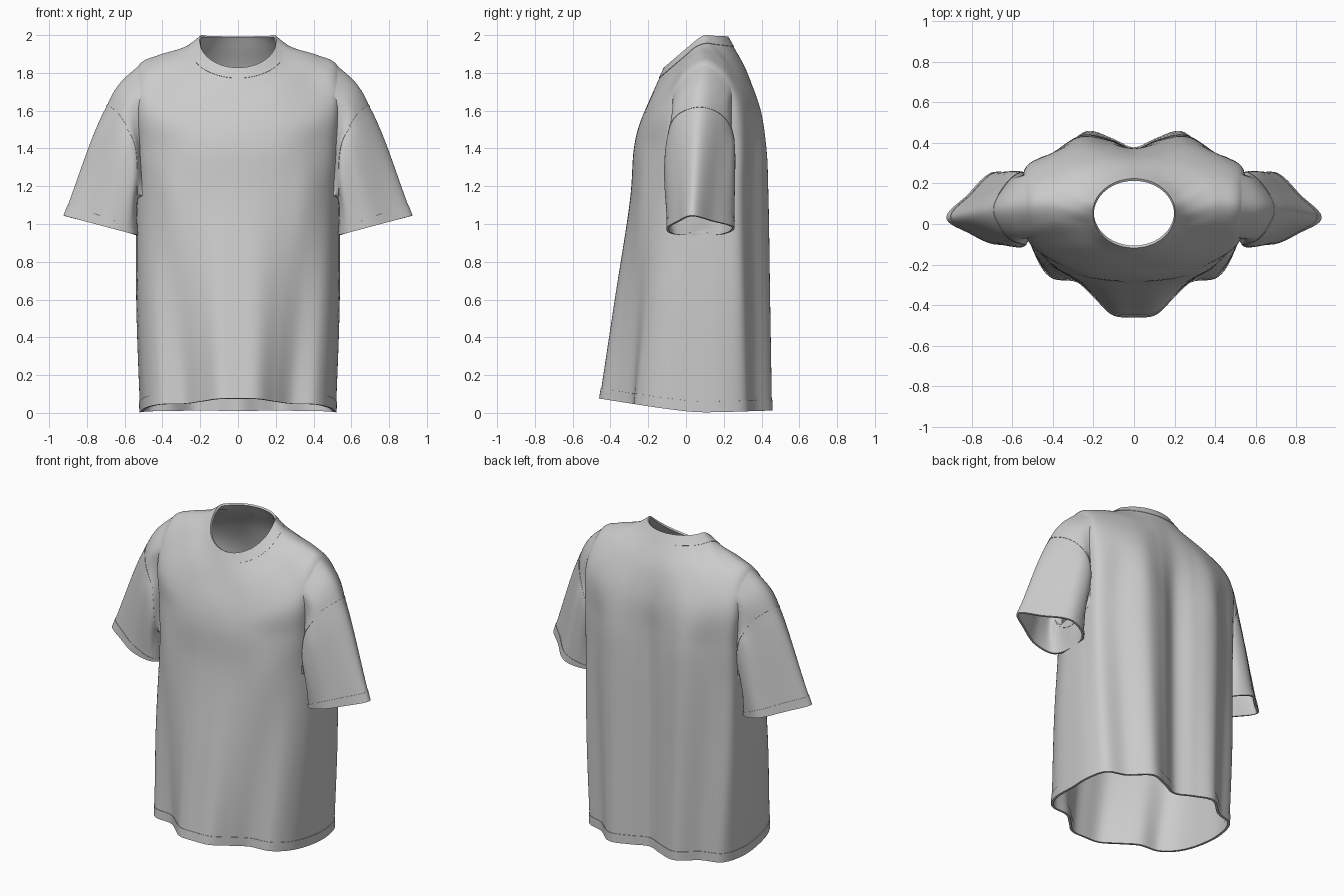
import bpy, bmesh, math
from mathutils import Vector as V

if "Cube" in bpy.data.objects:
    bpy.data.objects.remove(bpy.data.objects["Cube"])

SUB, ROW = 8, 8            # samples per control column / row


def spline(p, t, closed=False):
    """Centripetal Catmull-Rom point at parameter t through the points p."""
    n = len(p)
    i = math.floor(t) if closed else min(int(t), n - 2)
    f = t - i

    def at(k):
        if closed:
            return p[k % n]
        if k < 0:
            return 2 * p[0] - p[1]
        return 2 * p[-1] - p[-2] if k >= n else p[k]
    a, b, c, d = (at(i + k) for k in (-1, 0, 1, 2))
    g, h, k = (max((y - x).length, 1e-4) ** 0.5 for x, y in ((a, b), (b, c), (c, d)))
    m0 = ((b - a) * (h / g) + (c - b) * (g / h)) * (h / (g + h))
    m1 = ((c - b) * (k / h) + (d - c) * (h / k)) * (h / (h + k))
    return b + f * (m0 + f * (3*(c - b) - 2*m0 - m1 + f * (2*(b - c) + m0 + m1)))


def cloth(name, rows, thick, holes=lambda r, c: False):
    """Closed tube of quads through rows of points, given cloth thickness."""
    bm = bmesh.new()
    vs = [[bm.verts.new(p) for p in row] for row in rows]
    n = len(rows[0])
    for r in range(len(rows) - 1):
        for c in range(n):
            if not holes(r, c):
                d = (c + 1) % n
                bm.faces.new((vs[r][c], vs[r+1][c], vs[r+1][d], vs[r][d])).smooth = True
    for v in [v for v in bm.verts if not v.link_faces]:
        bm.verts.remove(v)
    bmesh.ops.recalc_face_normals(bm, faces=bm.faces)
    me = bpy.data.meshes.new(name)
    bm.to_mesh(me)
    bm.free()
    ob = bpy.data.objects.new(name, me)
    bpy.context.collection.objects.link(ob)
    m = ob.modifiers.new("thickness", 'SOLIDIFY')
    m.thickness, m.offset = thick, 0
    e = ob.modifiers.new("sharp_rims", 'EDGE_SPLIT')
    e.split_angle = math.radians(50)
    return ob


def full(half):
    """Half ring (front centre to back centre) mirrored into a closed ring."""
    return half + [V((-p.x, p.y, p.z)) for p in half[-2:0:-1]]


def oval(w, y0, y1, z0, z1, span, drop):
    """Half neck ring that climbs from the front and dips at the back."""
    pts = []
    for k in range(13):
        a = math.radians(-90 + 15 * k)
        y = (y0 + y1) / 2 + (y1 - y0) / 2 * math.sin(a)
        z = z0 + (z1 - z0) * min(1, (y - y0) / span)
        pts.append(V((w * math.cos(a), y, z - drop * max(0, math.sin(a)))))
    return pts


# Torso control rings, front centre to back centre
neck = oval(0.2, -.112, .218, 1.825, 1.995, 0.2, 0.005)
collar_seam = oval(0.255, -.138, .248, 1.77, 1.957, 0.22, 0.02)
yoke = [V(p) for p in [
    (0, -.187, 1.66), (.1, -.184, 1.665), (.19, -.17, 1.68), (.27, -.13, 1.72),
    (.34, -.065, 1.78), (.40, .02, 1.86), (.42, .1, 1.89), (.41, .18, 1.865),
    (.36, .24, 1.83), (.28, .285, 1.81), (.19, .31, 1.80), (.1, .32, 1.80), (0, .32, 1.80)]]
shoulder = [V(p) for p in [
    (0, -.245, 1.52), (.12, -.24, 1.52), (.24, -.225, 1.52), (.37, -.18, 1.55),
    (.485, -.105, 1.62), (.52, -.02, 1.75), (.525, .09, 1.833), (.525, .19, 1.78),
    (.51, .275, 1.67), (.39, .34, 1.63), (.25, .385, 1.62), (.12, .38, 1.61), (0, .365, 1.61)]]
chest = [V((x, y, 1.4)) for x, y in [
    (0, -.272), (.13, -.267), (.26, -.243), (.38, -.19), (.495, -.1), (.53, 0), (.533, .09),
    (.533, .18), (.52, .285), (.4, .345), (.26, .42), (.12, .4), (0, .365)]]
underarm = [V((x, y, 1.15)) for x, y in [
    (0, -.29), (.12, -.285), (.25, -.262), (.36, -.225), (.47, -.125), (.525, -.01), (.533, .08),
    (.533, .18), (.52, .28), (.41, .34), (.26, .43), (.12, .41), (0, .365)]]
hem = [V((x, y, .005 - .155 * min(0, y) + .03 * max(0, y - .2))) for x, y in [
    (0, -.452), (.1, -.443), (.19, -.36), (.28, -.28), (.405, -.258), (.48, -.15), (.51, .05),
    (.51, .2), (.47, .31), (.355, .355), (.23, .45), (.11, .415), (0, .37)]]
waist = [(a + b) / 2 + V(((.01 if a.x > .45 else 0), 0, 0)) for a, b in zip(underarm, hem)]
rings = [full(h) for h in (neck, collar_seam, yoke, shoulder, chest, underarm, waist, hem)]
N = len(rings[0]) * SUB


def torso_ring(v):
    ctrl = [spline([r[k] for r in rings], v) for k in range(len(rings[0]))]
    return [spline(ctrl, c / SUB, True) for c in range(N)]


# Torso with armholes left open
r0, r1, c0, c1 = 3 * ROW, 5 * ROW, 36, 60
body = [torso_ring(i / ROW) for i in range((len(rings) - 1) * ROW + 1)]
cloth("torso", body, 0.008,
      lambda r, c: r0 <= r < r1 and (c0 <= c < c1 or N - c1 <= c < N - c0))

# Ribbed collar and bottom hem band
cloth("collar", [torso_ring(i / 8) for i in range(9)], 0.013)
cloth("bottom_hem", [torso_ring(6.9 + i * 0.05) for i in range(3)], 0.015)

# Sleeve rings: armhole edge, dropped shoulder seam, cuff (top, front, under, back)
seam = [V(p) for p in [
    (.69, .07, 1.625), (.625, -.055, 1.57), (.55, -.095, 1.43), (.535, -.07, 1.16),
    (.545, .08, 1.08), (.54, .2, 1.16), (.56, .25, 1.45), (.63, .19, 1.58)]]
cuff = [V((x, y, .94 + (x - .53) * .265)) for x, y in [
    (.918, .03), (.81, -.04), (.68, -.095), (.56, -.07), (.53, .07), (.56, .2),
    (.69, .25), (.82, .135)]]
mid = (c0 + c1) // 2
h, s = mid - c0, r1 - r0
loop = [(body[r0][mid - k], k / h) for k in range(h)]
loop += [(body[r0 + k][c0], 1 + 2 * k / s) for k in range(s)]
loop += [(body[r1][c0 + k], 3 + k / h) for k in range(2 * h)]
loop += [(body[r1 - k][c1], 5 + 2 * k / s) for k in range(s)]
loop += [(body[r0][c1 - k], 7 + k / h) for k in range(h)]


def sleeve_ring(t, side):
    ring = []
    for p, w in loop:
        a, b = spline(seam, w, True), spline(cuff, w, True)
        q = spline([p, a, b], t)
        # cloth rounds out over the top of the shoulder
        puff = max(0, math.cos(w * math.pi / 4)) * max(0, math.sin(math.pi * min(t, 1)))
        ring.append(V(((q.x + .01 * puff) * side, q.y, q.z + .01 * puff)))
    return ring


for side, label in ((1, "right"), (-1, "left")):
    cloth("sleeve_" + label, [sleeve_ring(i / 10, side) for i in range(21)], 0.008)
    cloth("sleeve_hem_" + label, [sleeve_ring(1.91 + i * 0.045, side) for i in range(3)], 0.013)
    # Raised dropped-shoulder seam
    cloth("shoulder_seam_" + label, [sleeve_ring(t, side) for t in (0.98, 1.0, 1.02)], 0.012)
